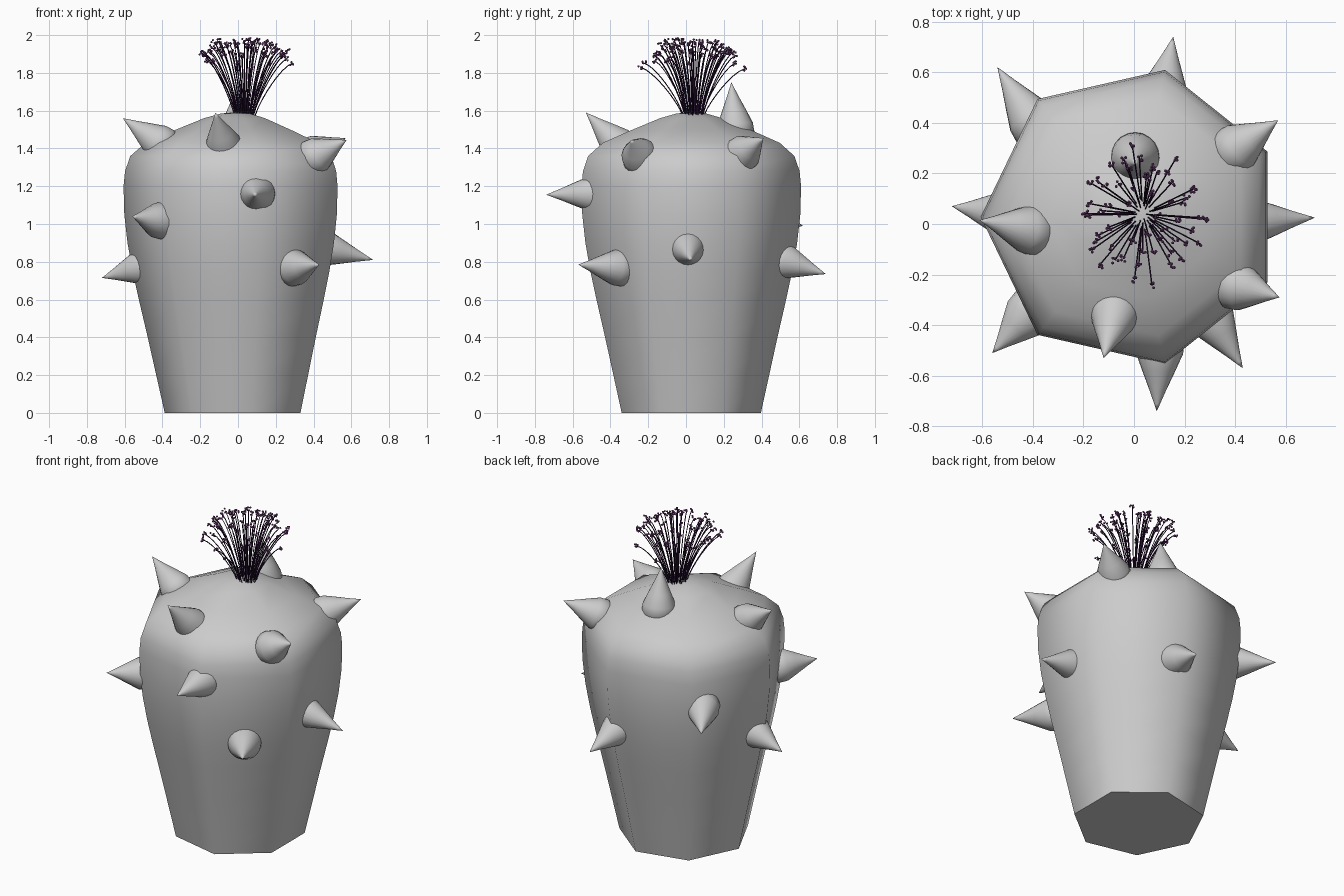
import bpy, bmesh, math, random
from mathutils import Vector, Matrix

if "Cube" in bpy.data.objects:
    bpy.data.objects.remove(bpy.data.objects["Cube"])

random.seed(4)


def material(name, rgb):
    m = bpy.data.materials.new(name)
    m.diffuse_color = (*rgb, 1)
    m.use_nodes = True
    m.node_tree.nodes["Principled BSDF"].inputs["Base Color"].default_value = m.diffuse_color
    return m


def lathe(name, profile, sides, matrix, phase=0.0, angle=60):
    """Revolve (radius, height) points; a zero radius closes to a point."""
    bm = bmesh.new()
    rings = []
    for r, z in profile:
        n = 1 if r == 0 else sides
        rings.append([bm.verts.new(matrix @ Vector((
            r * math.cos(phase + 2 * math.pi * i / sides),
            r * math.sin(phase + 2 * math.pi * i / sides), z))) for i in range(n)])
    bm.faces.new(rings[0][::-1])
    for a, b in zip(rings, rings[1:]):
        for i in range(sides):
            j = (i + 1) % sides
            if len(b) == 1:
                bm.faces.new((a[i], a[j], b[0]))
            else:
                bm.faces.new((a[i], a[j], b[j], b[i]))
    me = bpy.data.meshes.new(name)
    bm.to_mesh(me)
    bm.free()
    ob = bpy.data.objects.new(name, me)
    bpy.context.collection.objects.link(ob)
    bpy.ops.object.select_all(action='DESELECT')
    ob.select_set(True)
    bpy.context.view_layer.objects.active = ob
    bpy.ops.object.shade_smooth_by_angle(angle=math.radians(angle))
    return ob


# Seven-sided tapered body with a domed top
body = [(.378, 0), (.423, .2), (.468, .4), (.515, .6), (.548, .75), (.575, .9),
        (.592, 1.05), (.596, 1.2), (.588, 1.28), (.56, 1.36), (.48, 1.43),
        (.33, 1.495), (.17, 1.56), (.08, 1.585), (0, 1.592)]
lathe("body", body, 7, Matrix.Translation((-.01, .028, 0)), math.pi)

# Spikes: base centre at the surface, then tip
spikes = [
    ((-.43, -.02, 1.44), (-.61, .015, 1.56)),
    ((-.08, -.37, 1.43), (-.12, -.53, 1.59)),
    ((.42, .31, 1.38), (.57, .41, 1.455)),
    ((.43, -.25, 1.37), (.575, -.29, 1.445)),
    ((.10, -.51, 1.16), (.09, -.74, 1.155)),
    ((-.43, -.37, 1.02), (-.56, -.51, 1.04)),
    ((-.52, .04, .77), (-.72, .07, .715)),
    ((.31, -.38, .77), (.43, -.57, .785)),
    ((.47, .01, .87), (.715, .025, .81)),
    ((.12, .53, .80), (.155, .74, .735)),
    ((-.41, .42, 1.03), (-.54, .62, .99)),
    ((.005, .26, 1.53), (.005, .24, 1.75)),
]
for k, (b, t) in enumerate(spikes):
    b, t = Vector(b), Vector(t)
    d = t - b
    L = d.length
    m = Matrix.Translation(b) @ d.to_track_quat('Z', 'Y').to_matrix().to_4x4()
    lathe(f"spike_{k + 1}", [(.07, -.09), (.098, -.05), (.094, 0), (.064, .32 * L),
                             (.031, .66 * L), (.012, .87 * L), (0, L)], 20, m)

# Flower tuft: arching stems with little bud clusters
stem_mat = material("stem_dark", (.03, .008, .05))
bud_mat = material("bud_purple", (.2, .06, .22))
cu = bpy.data.curves.new("flower_stems", 'CURVE')
cu.dimensions = '3D'
cu.bevel_depth = .0028
cu.bevel_resolution = 0
bm = bmesh.new()
N, STEPS = 58, 8
for i in range(N):
    a = i * 2.39996 + random.uniform(-.2, .2)
    f = math.sqrt((i + .5) / N)
    R = .04 + .225 * f * random.uniform(.85, 1.1)
    r0 = .01 + .045 * f
    top = min(1.985 - .13 * (R / .27) ** 3 + random.uniform(-.03, .01), 1.985)
    sp = cu.splines.new('POLY')
    sp.points.add(STEPS)
    for s in range(STEPS + 1):
        t = s / STEPS
        r = r0 + (R - r0) * t ** 1.15
        z = 1.57 + (top - 1.57) * (1 - (1 - t) ** 1.35)
        p = Vector((.035 + r * math.cos(a), .04 + r * math.sin(a), z))
        sp.points[s].co = (*p, 1)
    for _ in range(5):
        off = Vector([random.uniform(-.012, .012) for _ in range(3)])
        bmesh.ops.create_icosphere(bm, subdivisions=1, radius=.0065,
                                   matrix=Matrix.Translation(p + off))
cu.materials.append(stem_mat)
bpy.context.collection.objects.link(bpy.data.objects.new("flower_stems", cu))
me = bpy.data.meshes.new("flower_buds")
bm.to_mesh(me)
bm.free()
me.materials.append(bud_mat)
bpy.context.collection.objects.link(bpy.data.objects.new("flower_buds", me))
